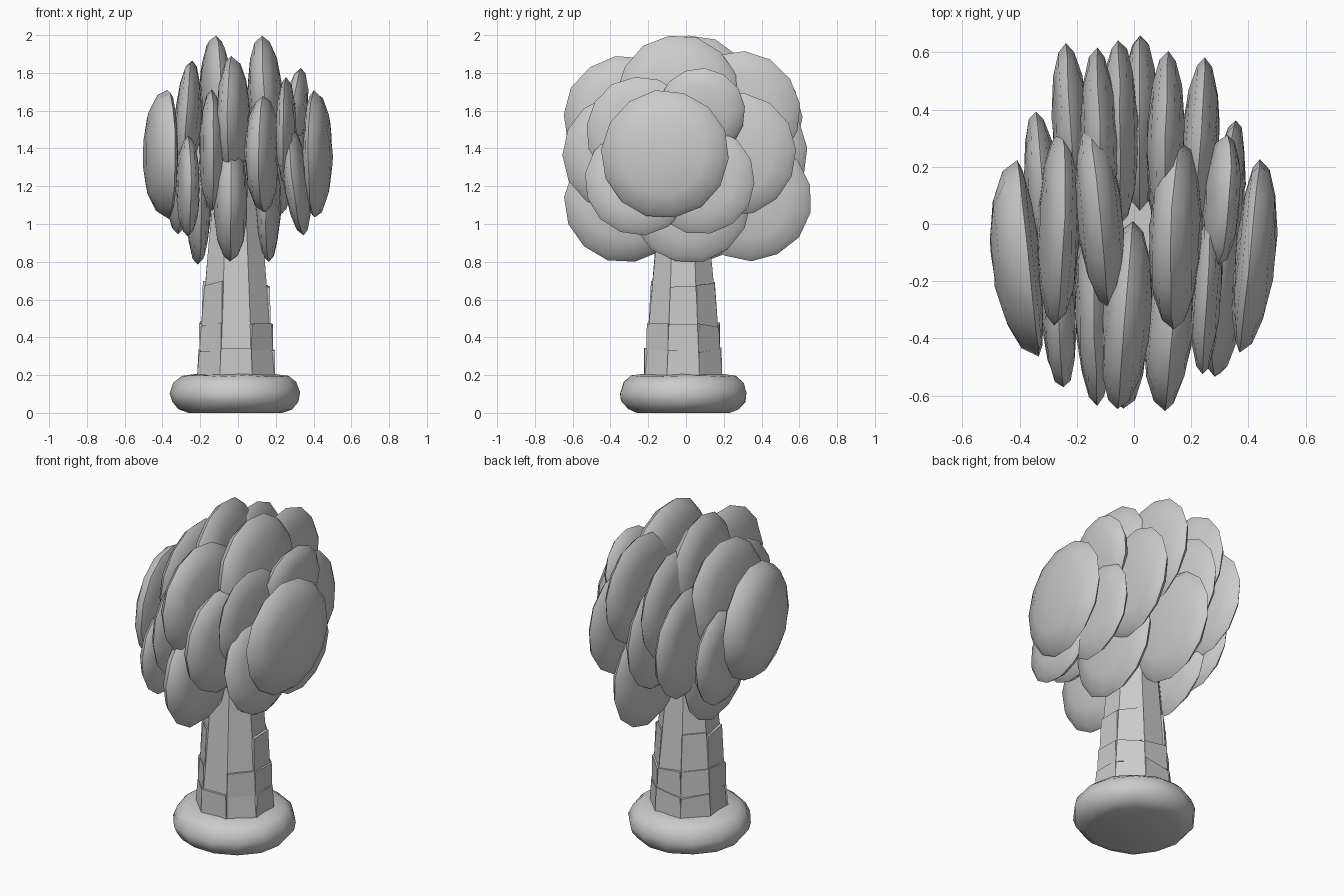
import bpy, bmesh, math, random
from mathutils import Matrix, Vector

if "Cube" in bpy.data.objects:
    bpy.data.objects.remove(bpy.data.objects["Cube"])

random.seed(4)
grey = bpy.data.materials.new("plain grey")
grey.diffuse_color = (0.6, 0.6, 0.6, 1)
grey.use_nodes = True
grey.node_tree.nodes["Principled BSDF"].inputs["Base Color"].default_value = grey.diffuse_color


def finish(name, bm, angle=35):
    bmesh.ops.recalc_face_normals(bm, faces=bm.faces)
    mesh = bpy.data.meshes.new(name)
    bm.to_mesh(mesh)
    bm.free()
    mesh.materials.append(grey)
    obj = bpy.data.objects.new(name, mesh)
    bpy.context.collection.objects.link(obj)
    bpy.context.view_layer.objects.active = obj
    obj.select_set(True)
    bpy.ops.object.shade_smooth_by_angle(angle=math.radians(angle))
    obj.select_set(False)
    return obj


def lathe(bm, profile, sides, jitter=0.0, turn=0.0):
    """Skin rings of (radius, height) around z and cap both ends."""
    rings = []
    for r, z in profile:
        ring = []
        for i in range(sides):
            a = math.tau * i / sides + turn
            rr = r + random.uniform(-jitter, jitter)
            zz = z + random.uniform(-jitter, jitter)
            ring.append(bm.verts.new((rr * math.cos(a), rr * math.sin(a), zz)))
        rings.append(ring)
    for low, high in zip(rings, rings[1:]):
        for i in range(sides):
            j = (i + 1) % sides
            bm.faces.new((low[i], low[j], high[j], high[i]))
    bm.faces.new(rings[0][::-1])
    bm.faces.new(rings[-1])


# Rounded stone-like base
bm = bmesh.new()
lathe(bm, [(0.25, 0.005), (0.30, 0.02), (0.335, 0.06), (0.345, 0.105),
           (0.325, 0.16), (0.28, 0.195), (0.18, 0.208)], 14, 0.004)
for v in bm.verts:
    if v.co.z < 0.012:
        v.co.z = 0
base = finish("base", bm, 50)
base.location = (-0.015, -0.015, 0)

# Tapered trunk core
bm = bmesh.new()
lathe(bm, [(0.222, 0.17), (0.192, 0.49), (0.162, 0.84), (0.12, 1.25)],
      8, 0.004, math.pi / 8)
trunk = finish("trunk", bm)
trunk.location = (-0.01, -0.015, 0)

# Thin bark plates in three tiers that follow the taper, with lipped tops
bm = bmesh.new()
for low, high in ((0.20, 0.34), (0.33, 0.475), (0.465, 0.69)):
    r_low, r_high = (0.221 - 0.085 * h for h in (low, high))
    for i in range(8):
        if random.random() < 0.25:
            continue
        a = math.tau * i / 8
        tops = [high + random.uniform(-0.025, 0.01) for _ in range(2)]
        lips = [random.uniform(0.004, 0.016) for _ in range(2)]
        corners = []
        for inner in (0.02, 0):
            for side, z, r, lip in ((-1, low, r_low, 0.002), (1, low, r_low, 0.002),
                                    (1, tops[0], r_high, lips[0]),
                                    (-1, tops[1], r_high, lips[1])):
                p = Vector((r + lip - inner, side * r * 0.42, z))
                corners.append(bm.verts.new(Matrix.Rotation(a, 3, 'Z') @ p))
        b, f = corners[:4], corners[4:]
        bm.faces.new(f)
        bm.faces.new(b[::-1])
        for k in range(4):
            n = (k + 1) % 4
            bm.faces.new((b[k], b[n], f[n], f[k]))
plates = finish("bark_plates", bm, 20)
plates.location = (-0.01, -0.015, 0)


# Foliage: upright lens-shaped pads facing sideways
def pad(name, x, y, z, r=0.325, left=0.065, right=None, turn=None, lean=0.0):
    """left/right: bulge toward -x/+x; turn about z; lean of the top toward +x."""
    right = left if right is None else right
    turn = -0.25 * x if turn is None else turn
    profile = []
    for i in range(-3, 4):
        a = math.radians(25 * i)
        profile.append((r * math.cos(a), math.sin(a) * (left if i < 0 else right)))
    bm = bmesh.new()
    lathe(bm, profile, 14, 0.003, random.random())
    obj = finish(name, bm, 40)
    obj.matrix_world = (Matrix.Translation((x, y, z)) @ Matrix.Rotation(turn, 4, 'Z')
                        @ Matrix.Rotation(math.pi / 2 + lean, 4, 'Y'))


# Outermost pads, domed on the outside
pad("left_outer_pad", -0.37, -0.12, 1.37, 0.345, 0.13, 0.04, 0.11)
pad("right_outer_pad", 0.405, -0.11, 1.37, 0.34, 0.05, 0.09)

# Thick pads on the crown and front
pad("crown_pad_left", -0.12, 0.03, 1.67, 0.33, 0.08, turn=0.1)
pad("crown_pad_right", 0.15, -0.04, 1.67, 0.33, 0.095, 0.085, lean=-0.06)
pad("front_upper_pad", -0.03, -0.32, 1.56, 0.33, 0.08, 0.09, -0.08)
pad("front_lower_pad", -0.04, -0.32, 1.12, left=0.09)
pad("front_right_pad", 0.14, -0.34, 1.37, 0.315, 0.1, 0.07, -0.1)
pad("left_upper_pad", -0.265, -0.015, 1.53, 0.34, 0.07, turn=-0.03, lean=0.06)

# Smaller pads beside the outer ones
pad("left_back_pad", -0.32, 0.11, 1.23, 0.285, 0.06)
pad("left_front_pad", -0.265, -0.31, 1.20, 0.265, 0.06)
pad("right_upper_pad", 0.305, 0.08, 1.59, 0.235, 0.06, lean=0.12)
pad("right_back_pad", 0.33, 0.08, 1.23, 0.285, 0.055, lean=-0.04)
pad("right_front_pad", 0.31, -0.245, 1.23, 0.292, 0.065, lean=-0.12)
pad("right_inner_pad", 0.255, -0.24, 1.49, 0.29, 0.05)

# Regular pads filling the back and underside
for n, place in enumerate([(-0.22, 0.31, 1.36), (-0.21, 0.02, 1.11), (-0.12, 0.29, 1.56),
                           (-0.14, -0.31, 1.39), (-0.05, 0.32, 1.38), (0.02, 0.34, 1.13),
                           (0.11, 0.28, 1.59), (0.16, 0.02, 1.12), (0.23, 0.26, 1.37)], 1):
    pad(f"foliage_pad_{n}", *place)
